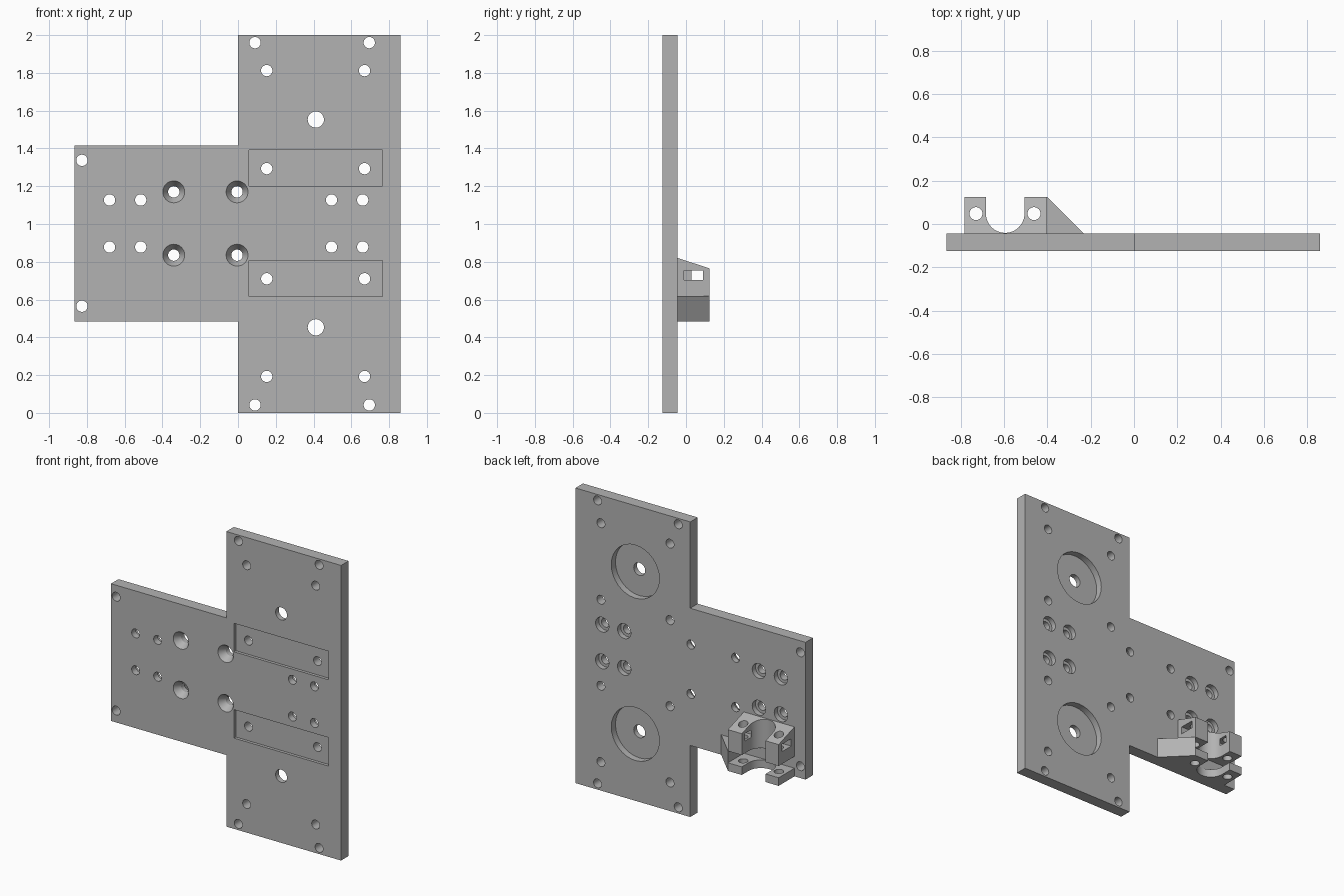
import bpy, bmesh
from math import sin, cos, pi, radians

if "Cube" in bpy.data.objects:
    bpy.data.objects.remove(bpy.data.objects["Cube"])

grey = bpy.data.materials.new("Grey")
grey.use_nodes = True
colour = (0.45, 0.45, 0.45, 1)
grey.diffuse_color = colour
grey.node_tree.nodes["Principled BSDF"].inputs["Base Color"].default_value = colour

FRONT, BACK = -0.125, -0.045    # plate faces
OUT = 0.125                     # rear end of the clamp


def make(name, bm):
    bmesh.ops.recalc_face_normals(bm, faces=bm.faces)
    mesh = bpy.data.meshes.new(name)
    bm.to_mesh(mesh)
    bm.free()
    mesh.materials.append(grey)
    obj = bpy.data.objects.new(name, mesh)
    bpy.context.collection.objects.link(obj)
    return obj


def loft(bm, rings):
    """Closed solid through equal-sized rings of points."""
    rings = [[bm.verts.new(p) for p in ring] for ring in rings]
    n = len(rings[0])
    for a, b in zip(rings, rings[1:]):
        for i in range(n):
            j = (i + 1) % n
            bm.faces.new((a[i], a[j], b[j], b[i]))
    bm.faces.new(rings[0])
    bm.faces.new(rings[-1])


def box(bm, x0, x1, y0, y1, z0, z1):
    loft(bm, [[(x0, y0, z), (x1, y0, z), (x1, y1, z), (x0, y1, z)] for z in (z0, z1)])


def lathe_y(bm, x, z, profile, n=32):
    """Turned solid along y from (y, radius) pairs."""
    loft(bm, [[(x + r * cos(2 * pi * i / n), y, z + r * sin(2 * pi * i / n))
               for i in range(n)] for y, r in profile])


def cut(obj, bm):
    tool = make("cutter", bm)
    tool.hide_render = True
    mod = obj.modifiers.new("cut", "BOOLEAN")
    mod.operation, mod.solver, mod.object = "DIFFERENCE", "EXACT", tool
    bpy.context.view_layer.objects.active = obj
    bpy.ops.object.modifier_apply(modifier=mod.name)
    bpy.data.objects.remove(tool)


def smooth(obj):
    bpy.ops.object.select_all(action="DESELECT")
    obj.select_set(True)
    bpy.context.view_layer.objects.active = obj
    bpy.ops.object.shade_smooth_by_angle(angle=radians(30))


# T-shaped mounting plate
bm = bmesh.new()
outline = [(0, 0), (0.86, 0), (0.86, 2), (0, 2), (0, 1.415),
           (-0.865, 1.415), (-0.865, 0.485), (0, 0.485)]
loft(bm, [[(x, y, z) for x, z in outline] for y in (FRONT, BACK)])
plate = make("mounting_plate", bm)

# Shallow rectangular pockets in the front
bm = bmesh.new()
for z in (0.615, 1.2):
    box(bm, 0.057, 0.765, FRONT - 0.1, FRONT + 0.02, z, z + 0.193)
cut(plate, bm)

# Hole types, as profiles along the thickness
A, B = FRONT - 0.05, BACK + 0.05
through = [(A, 0.03), (B, 0.03)]
countersunk = [(A, 0.058), (FRONT, 0.058), (FRONT + 0.045, 0.03), (B, 0.03)]
counterbored = [(A, 0.03), (BACK - 0.035, 0.03), (BACK - 0.035, 0.05), (B, 0.05)]
recessed = [(A, 0.043), (BACK - 0.045, 0.043), (BACK - 0.045, 0.18), (B, 0.18)]
layout = [
    (through, (0.09, 0.695), (0.042, 1.96)),
    (through, (0.152, 0.67), (0.193, 0.71, 1.293, 1.812)),
    (through, (-0.826,), (0.565, 1.337)),
    (countersunk, (-0.34, -0.005), (0.835, 1.17)),
    (counterbored, (-0.68, -0.515, 0.495, 0.66), (0.878, 1.127)),
    (recessed, (0.412,), (0.453, 1.553)),
]
bm = bmesh.new()
for profile, xs, zs in layout:
    for x in xs:
        for z in zs:
            lathe_y(bm, x, z, profile)
cut(plate, bm)
smooth(plate)

# Clamp: thin lower jaw, and an upper jaw with a sloping top
X0, X1, MID, R, CY = -0.782, -0.402, -0.595, 0.089, 0.048
bm = bmesh.new()
box(bm, X0, X1, BACK, OUT, 0.485, 0.54)
side = [(BACK, 0.62), (OUT, 0.62), (OUT, 0.765), (BACK, 0.82)]
loft(bm, [[(x, y, z) for y, z in side] for x in (X0, X1)])
clamp = make("clamp_jaws", bm)

# U-shaped throat and vertical screw holes
bm = bmesh.new()
arc = [(MID - R * cos(pi * i / 24), CY - R * sin(pi * i / 24)) for i in range(25)]
throat = arc + [(MID + R, OUT + 0.1), (MID - R, OUT + 0.1)]
loft(bm, [[(x, y, z) for x, y in throat] for z in (0.4, 0.9)])
for x in (-0.73, -0.462):
    ring = [(x + 0.03 * cos(pi * i / 12), CY + 0.03 * sin(pi * i / 12)) for i in range(24)]
    loft(bm, [[(px, py, z) for px, py in ring] for z in (0.4, 0.9)])
cut(clamp, bm)

# Nut slots through both cheeks
bm = bmesh.new()
box(bm, X0 - 0.1, MID - R + 0.002, -0.01, 0.09, 0.703, 0.753)
box(bm, MID + R - 0.002, X1 + 0.1, -0.01, 0.09, 0.703, 0.753)
cut(clamp, bm)
smooth(clamp)

# Triangular brace beside the clamp
bm = bmesh.new()
brace = [(X1, BACK), (-0.232, BACK), (X1, OUT)]
loft(bm, [[(x, y, z) for x, y in brace] for z in (0.485, 0.62)])
make("side_brace", bm)
